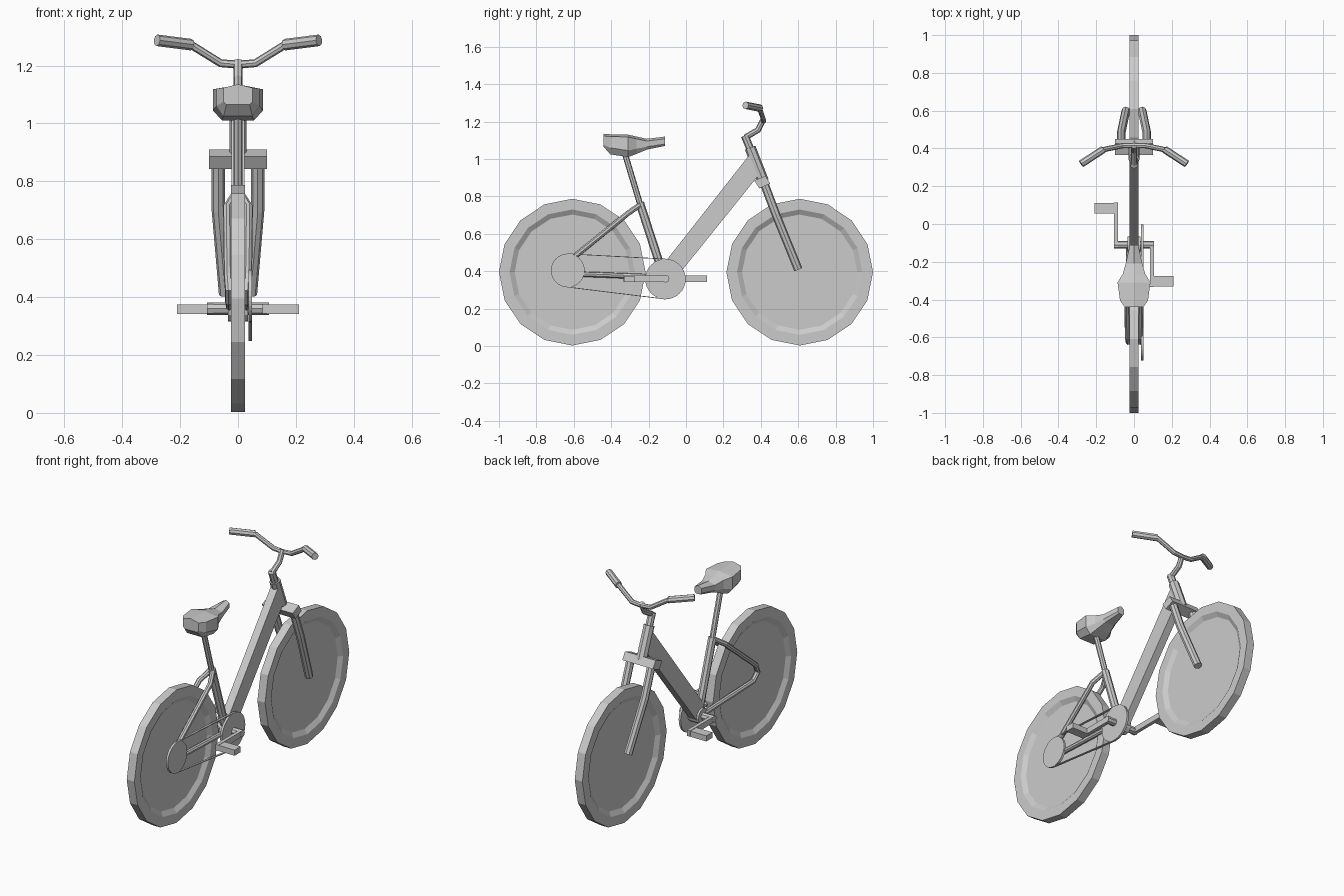
import bpy, bmesh, math

if "Cube" in bpy.data.objects:
    bpy.data.objects.remove(bpy.data.objects["Cube"])


def mesh_object(name, bm):
    bmesh.ops.recalc_face_normals(bm, faces=bm.faces)
    me = bpy.data.meshes.new(name)
    bm.to_mesh(me)
    bm.free()
    ob = bpy.data.objects.new(name, me)
    bpy.context.collection.objects.link(ob)
    return ob


def loft(name, rings, closed=False):
    """Skin equal-length rings; cap the ends unless closed into a loop."""
    bm = bmesh.new()
    vs = [[bm.verts.new(p) for p in r] for r in rings]
    n = len(vs[0])
    pairs = list(zip(vs, vs[1:])) + ([(vs[-1], vs[0])] if closed else [])
    for a, b in pairs:
        for i in range(n):
            j = (i + 1) % n
            bm.faces.new((a[i], a[j], b[j], b[i]))
    if not closed:
        bm.faces.new(vs[0])
        bm.faces.new(vs[-1])
    return mesh_object(name, bm)


def lathe(name, profile, y, z, sides):
    """Turn (x, radius) points about an axis parallel to x."""
    rings = []
    for x, r in profile:
        rings.append([(x, y + r * math.sin(2 * math.pi * i / sides),
                       z + r * math.cos(2 * math.pi * i / sides)) for i in range(sides)])
    return loft(name, rings)


def tube(name, pts, r, res=2):
    cu = bpy.data.curves.new(name, 'CURVE')
    cu.dimensions = '3D'
    cu.bevel_depth = r
    cu.bevel_resolution = res
    cu.use_fill_caps = True
    sp = cu.splines.new('POLY')
    sp.points.add(len(pts) - 1)
    for p, co in zip(sp.points, pts):
        p.co = (*co, 1)
    sp.use_smooth = False
    ob = bpy.data.objects.new(name, cu)
    bpy.context.collection.objects.link(ob)
    return ob


def prism(name, outline, w):
    """Extrude a (y, z) outline across x from -w to w."""
    return loft(name, [[(x, y, z) for y, z in outline] for x in (-w, w)])


def box(name, x0, x1, y0, y1, z0, z1):
    return loft(name, [[(x0, y0, z), (x1, y0, z), (x1, y1, z), (x0, y1, z)] for z in (z0, z1)])


# wheels: tyre with recessed solid disc
half = [(0.008, 0.308), (0.025, 0.335), (0.025, 0.392)]
wheel = [(-x, r) for x, r in half] + half[::-1]
for label, y in (("rear", -0.608), ("front", 0.608)):
    lathe(label + "_wheel", wheel, y, 0.395, 16)

# frame
prism("down_tube", [(-0.135, 0.42), (-0.12, 0.34), (-0.065, 0.35),
                    (0.39, 0.915), (0.345, 1.03)], 0.023)
tube("seat_tube", [(0, -0.115, 0.36), (0, -0.247, 0.765)], 0.023)
tube("seat_post", [(0, -0.24, 0.74), (0, -0.33, 1.04)], 0.016)
tube("head_tube", [(0, 0.343, 1.06), (0, 0.414, 0.88)], 0.03)
tube("steerer", [(0, 0.345, 1.05), (0, 0.314, 1.125)], 0.021)
lathe("bottom_bracket", [(-0.035, 0.045), (0.035, 0.045)], -0.11, 0.36, 12)

# fork crown, gently bowed
prism("fork_crown", [(0.365, 0.885), (0.392, 0.843), (0.45, 0.868), (0.425, 0.91)], 0.1)

# handlebar stem
tube("stem", [(0, 0.316, 1.115), (0, 0.385, 1.155), (0, 0.415, 1.215)], 0.016)
tube("handlebar", [(-0.165, 0.393, 1.273), (-0.06, 0.415, 1.208), (0, 0.415, 1.203),
                   (0.06, 0.415, 1.208), (0.165, 0.393, 1.273)], 0.014)

# paired parts: fork legs, stays, grips, cranks and pedals
for side, s in (("right", 1), ("left", -1)):
    tube(side + "_fork_leg", [(s * 0.068, 0.414, 0.88), (s * 0.068, 0.482, 0.70),
                              (s * 0.043, 0.60, 0.41)], 0.023)
    tube(side + "_stays", [(s * 0.008, -0.245, 0.755), (s * 0.037, -0.31, 0.71),
                           (s * 0.034, -0.60, 0.475), (s * 0.03, -0.625, 0.425),
                           (s * 0.03, -0.58, 0.385), (s * 0.028, -0.13, 0.368)], 0.015)
    tube(side + "_grip", [(s * 0.162, 0.395, 1.272), (s * 0.28, 0.318, 1.287)], 0.02)
    y = -0.11 - s * 0.205
    ya, yb = sorted((-0.11 + s * 0.015, y - s * 0.018))
    xa, xb = sorted((s * 0.085, s * 0.106))
    box(side + "_crank", xa, xb, ya, yb, 0.343, 0.377)
    xa, xb = sorted((s * 0.1, s * 0.21))
    box(side + "_pedal", xa, xb, y - 0.028 + s * 0.012, y + 0.028 + s * 0.012, 0.342, 0.375)
tube("crank_axle", [(-0.107, -0.11, 0.36), (0.107, -0.11, 0.36)], 0.021)

# sprockets and chain
lathe("chainring", [(0.036, 0.108), (0.049, 0.108)], -0.11, 0.358, 32)
lathe("rear_sprocket", [(0.036, 0.09), (0.049, 0.09)], -0.632, 0.404, 32)
for label, z0, z1 in (("upper", 0.493, 0.465), ("lower", 0.315, 0.251)):
    loft(label + "_chain", [[(x, y, z) for x, z in
         ((0.036, zc - 0.002), (0.049, zc - 0.002), (0.049, zc + 0.002), (0.036, zc + 0.002))]
         for y, zc in ((-0.632, z0), (-0.11, z1))])

# seat: cross-sections from tail to nose
sections = [(-0.44, 0.05, 1.135, 1.075, 0.04, 1.065), (-0.405, 0.074, 1.132, 1.06, 0.05, 1.025),
            (-0.31, 0.087, 1.13, 1.045, 0.055, 1.01), (-0.265, 0.06, 1.12, 1.055, 0.045, 1.027),
            (-0.21, 0.044, 1.108, 1.065, 0.03, 1.05), (-0.112, 0.022, 1.12, 1.08, 0.015, 1.07)]
rings = []
for y, w, zt, zm, wb, zb in sections:
    right = [(w, y, zt - 0.012), (w, y, zm), (wb, y, zb)]
    rings.append([(0, y, zt)] + right + [(-a, b, c) for a, b, c in right[::-1]])
loft("seat", rings)
